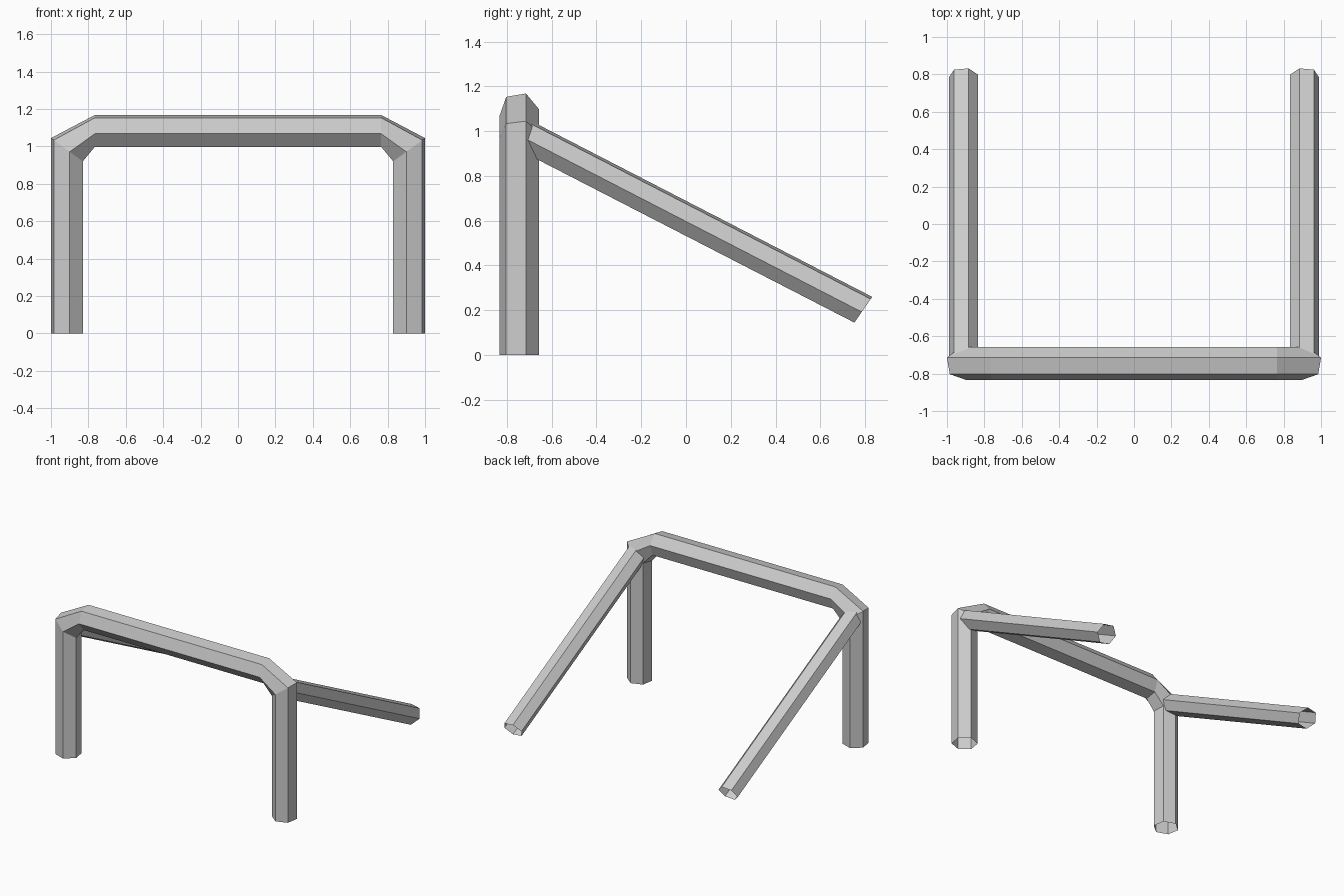
import bpy, bmesh
from mathutils import Vector

if "Cube" in bpy.data.objects:
    bpy.data.objects.remove(bpy.data.objects["Cube"])


def hexagon(a, b):
    """Six profile points built from two neighbouring corners."""
    a, b = Vector(a), Vector(b)
    half = [a, a + b, b]
    return half + [-p for p in half]


def open_tube(name, profile, rings):
    """Skin a profile through rings of (centre, u axis, v axis), ends left open."""
    bm = bmesh.new()
    loops = []
    for c, u, v in rings:
        c, u, v = Vector(c), Vector(u), Vector(v)
        loops.append([bm.verts.new(c + u * p.x + v * p.y) for p in profile])
    n = len(profile)
    for r0, r1 in zip(loops, loops[1:]):
        for i in range(n):
            j = (i + 1) % n
            bm.faces.new((r0[i], r0[j], r1[j], r1[i]))
    bmesh.ops.recalc_face_normals(bm, faces=bm.faces[:])
    mesh = bpy.data.meshes.new(name)
    bm.to_mesh(mesh)
    bm.free()
    ob = bpy.data.objects.new(name, mesh)
    bpy.context.collection.objects.link(ob)
    return ob


def flip(ring):
    """Mirror a ring across x = 0."""
    return [(-p[0], p[1], p[2]) for p in ring[:2]] + [ring[2]]


# Main hoop: two posts and the crossbar with chamfered corners
Y = (0, 1, 0)
left = [
    [(-0.915, -0.745, 0.0), (-1, 0, 0), Y],
    [(-0.915, -0.745, 0.982), (-1, 0, 0.735), Y],
    [(-0.765, -0.745, 1.083), (0, 0, 1), Y],
]
open_tube("main_hoop", hexagon((0.085, 0.03), (-0.015, -0.088)),
          left + [flip(r) for r in reversed(left)])

# Sloping back braces
brace_profile = hexagon((0.077, -0.012), (-0.027, 0.07))
brace = [
    [(-0.912, -0.72, 0.981), (-1, 0, 0), (0, 0, 1.126)],
    [(-0.912, 0.792, 0.202), (-1, 0, 0), (0, 0.571, 0.821)],
]
open_tube("left_brace", brace_profile, brace)
open_tube("right_brace", brace_profile, [flip(r) for r in brace])
